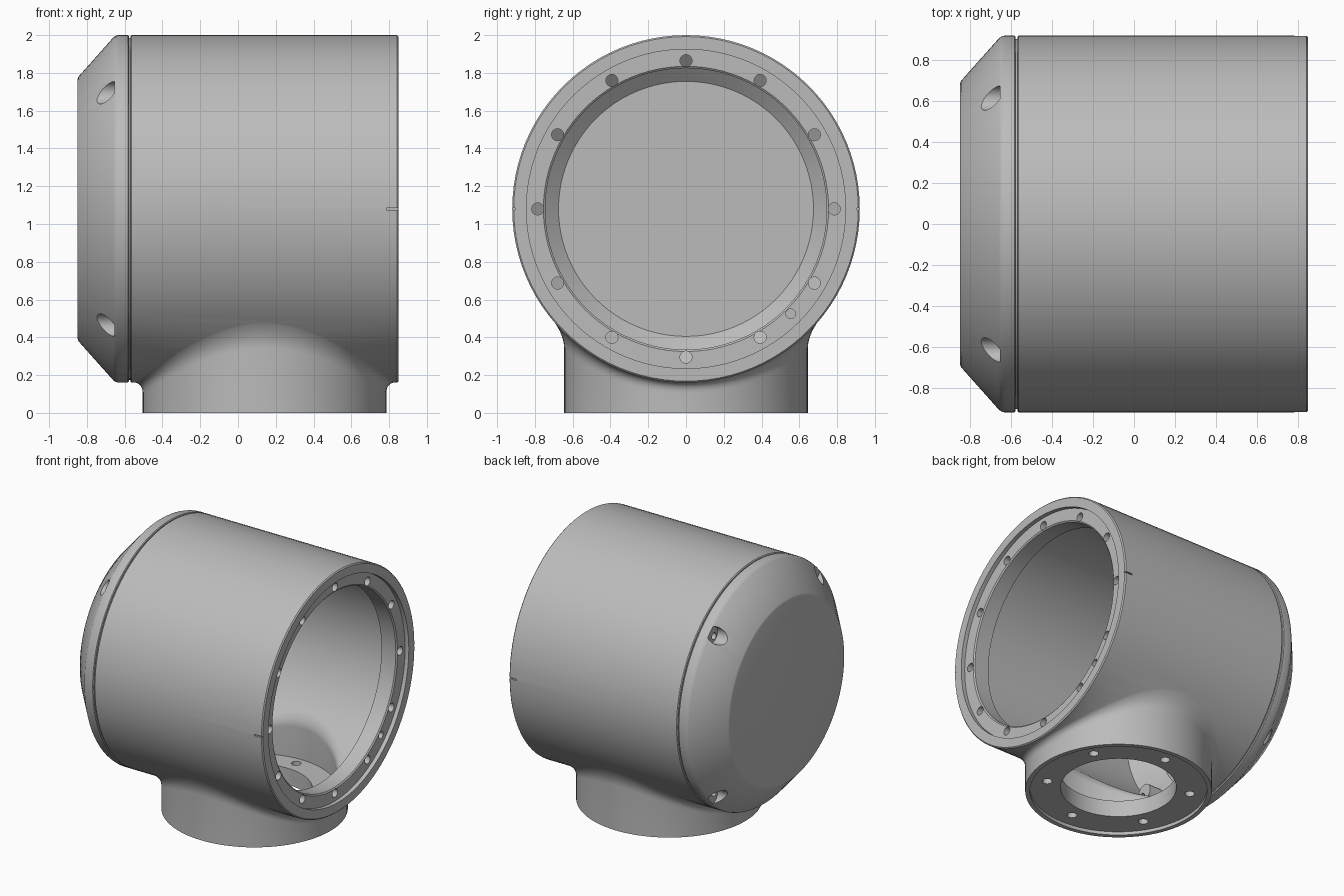
import bpy
import bmesh
from math import sin, cos, pi, sqrt, radians
from mathutils import Matrix, Vector

if "Cube" in bpy.data.objects:
    bpy.data.objects.remove(bpy.data.objects["Cube"])

AXIS_Z, BODY_R, BORE_R = 1.08, 0.92, 0.85
STEM_X, STEM_R, POCKET_R = 0.14, 0.645, 0.57
SEGS = 96

grey = bpy.data.materials.new("cast_grey")
grey.use_nodes = True
grey.diffuse_color = (0.5, 0.5, 0.5, 1)
grey.node_tree.nodes["Principled BSDF"].inputs["Base Color"].default_value = (0.5, 0.5, 0.5, 1)

ALONG_X = Matrix.Translation((0, 0, AXIS_Z)) @ Matrix.Rotation(radians(90), 4, "Y")
ALONG_Z = Matrix.Translation((STEM_X, 0, 0))


def skin(name, rings):
    """Solid skinned over a list of rings of points, capped at both ends."""
    bm = bmesh.new()
    loops = [[bm.verts.new(p) for p in ring] for ring in rings]
    n = len(loops[0])
    for a, b in zip(loops, loops[1:]):
        for i in range(n):
            j = (i + 1) % n
            bm.faces.new((a[i], a[j], b[j], b[i]))
    bm.faces.new(loops[0])
    bm.faces.new(loops[-1])
    bmesh.ops.recalc_face_normals(bm, faces=bm.faces)
    mesh = bpy.data.meshes.new(name)
    bm.to_mesh(mesh)
    bm.free()
    mesh.materials.append(grey)
    obj = bpy.data.objects.new(name, mesh)
    bpy.context.collection.objects.link(obj)
    return obj


def lathe(name, profile, matrix, segs=SEGS):
    """Solid of revolution from (height, radius) pairs."""
    angles = [2 * pi * i / segs for i in range(segs)]
    return skin(name, [[matrix @ Vector((r * cos(a), r * sin(a), h)) for a in angles]
                       for h, r in profile])


def flared_stem(name, radius, body_r, base, flare):
    """Upright cylinder that flares through a fillet into a cylinder lying along x."""
    def underside(r, a):
        return AXIS_Z - sqrt(body_r ** 2 - (r * sin(a)) ** 2)

    angles = [2 * pi * i / SEGS for i in range(SEGS)]
    rings = [[(STEM_X + radius * cos(a), radius * sin(a), base) for a in angles]]
    for k in range(9):
        t = k / 8
        ring = []
        for a in angles:
            size = flare * (1 + 0.5 * sin(a) ** 2)
            crease = underside(radius, a)
            z = ((1 - t) ** 2 * (crease - size) + 2 * t * (1 - t) * crease
                 + t * t * (underside(radius + size, a) + 0.003))
            r = radius + size * t * t
            ring.append((STEM_X + r * cos(a), r * sin(a), z))
        rings.append(ring)
    rings.append([(STEM_X + 0.45 * cos(a), 0.45 * sin(a), 0.75) for a in angles])
    return skin(name, rings)


def peg(matrix, angle, dist, radius, low, high):
    """Small cylinder at a polar position about an axis."""
    place = matrix @ Matrix.Translation((dist * cos(angle), dist * sin(angle), 0))
    return lathe("peg", [(low, radius), (high, radius)], place, 20)


def combine(target, tool, operation="DIFFERENCE"):
    mod = target.modifiers.new("combine", "BOOLEAN")
    mod.operation, mod.solver, mod.object = operation, "EXACT", tool
    bpy.context.view_layer.objects.active = target
    bpy.ops.object.modifier_apply(modifier=mod.name)
    bpy.data.objects.remove(tool)


def finish(obj):
    bpy.ops.object.select_all(action="DESELECT")
    obj.select_set(True)
    bpy.context.view_layer.objects.active = obj
    bpy.ops.object.shade_smooth_by_angle(angle=radians(28))


# Barrel with its flared stem
barrel = lathe("barrel_housing", [(-0.57, 0.914), (-0.564, BODY_R), (0.842, BODY_R),
                                  (0.85, 0.912)], ALONG_X)
combine(barrel, flared_stem("stem", STEM_R, BODY_R, 0, 0.055), "UNION")

# Thin-walled hollow following the outside
combine(barrel, lathe("cavity", [(-0.7, BORE_R), (0.69, BORE_R)], ALONG_X))
combine(barrel, flared_stem("stem_cavity", POCKET_R, BORE_R, 0.15, 0.04))

# Inner lip behind the open end, then its recessed rim and bore
combine(barrel, lathe("lip", [(0.69, 0.88), (0.835, 0.88)], ALONG_X), "UNION")
combine(barrel, lathe("rim_cutter", [(0.5, 0.745), (0.81, 0.745), (0.818, 0.755),
                                     (0.819, 0.845), (0.95, 0.845)], ALONG_X))

# Neck opening and recessed bottom face
combine(barrel, lathe("neck_cutter", [(-0.1, 0.4), (0.3, 0.4)], ALONG_Z))
combine(barrel, lathe("base_cutter", [(-0.1, 0.612), (0.025, 0.612)], ALONG_Z))

# Screw holes: twelve in the rim plus one locating hole, six in the stem flange
for i in range(12):
    combine(barrel, peg(ALONG_X, i * pi / 6, 0.785, 0.032, 0.6, 0.95))
combine(barrel, peg(ALONG_X, pi / 4, 0.785, 0.026, 0.75, 0.95))
for i in range(6):
    combine(barrel, peg(ALONG_Z, pi / 6 + i * pi / 3, 0.5, 0.034, -0.1, 0.25))

# Alignment notches on both sides of the rim
for side in (-1, 1):
    corners = [(-1, -1), (1, -1), (1, 1), (-1, 1)]
    combine(barrel, skin("notch", [[(x, side * 0.92 + 0.015 * u, AXIS_Z + 0.005 * v)
                                    for u, v in corners] for x in (0.785, 0.95)]))
finish(barrel)

# Chamfered, hollow end cap with a seam groove
cap = lathe("end_cap", [(-0.85, 0.685), (-0.845, 0.7), (-0.66, 0.908), (-0.65, 0.915),
                        (-0.635, BODY_R), (-0.583, BODY_R), (-0.578, 0.914), (-0.578, 0.905),
                        (-0.57, 0.905)], ALONG_X)
combine(cap, lathe("cap_cavity", [(-0.79, 0.675), (-0.645, BORE_R), (-0.5, BORE_R)], ALONG_X))
# Four bosses carrying counterbored screw pockets
for i in range(4):
    a = pi / 4 + i * pi / 2
    combine(cap, peg(ALONG_X, a, 0.81, 0.062, -0.69, -0.575), "UNION")
    combine(cap, peg(ALONG_X, a, 0.87, 0.06, -0.95, -0.655))
    combine(cap, peg(ALONG_X, a, 0.845, 0.026, -0.95, -0.5))
finish(cap)
